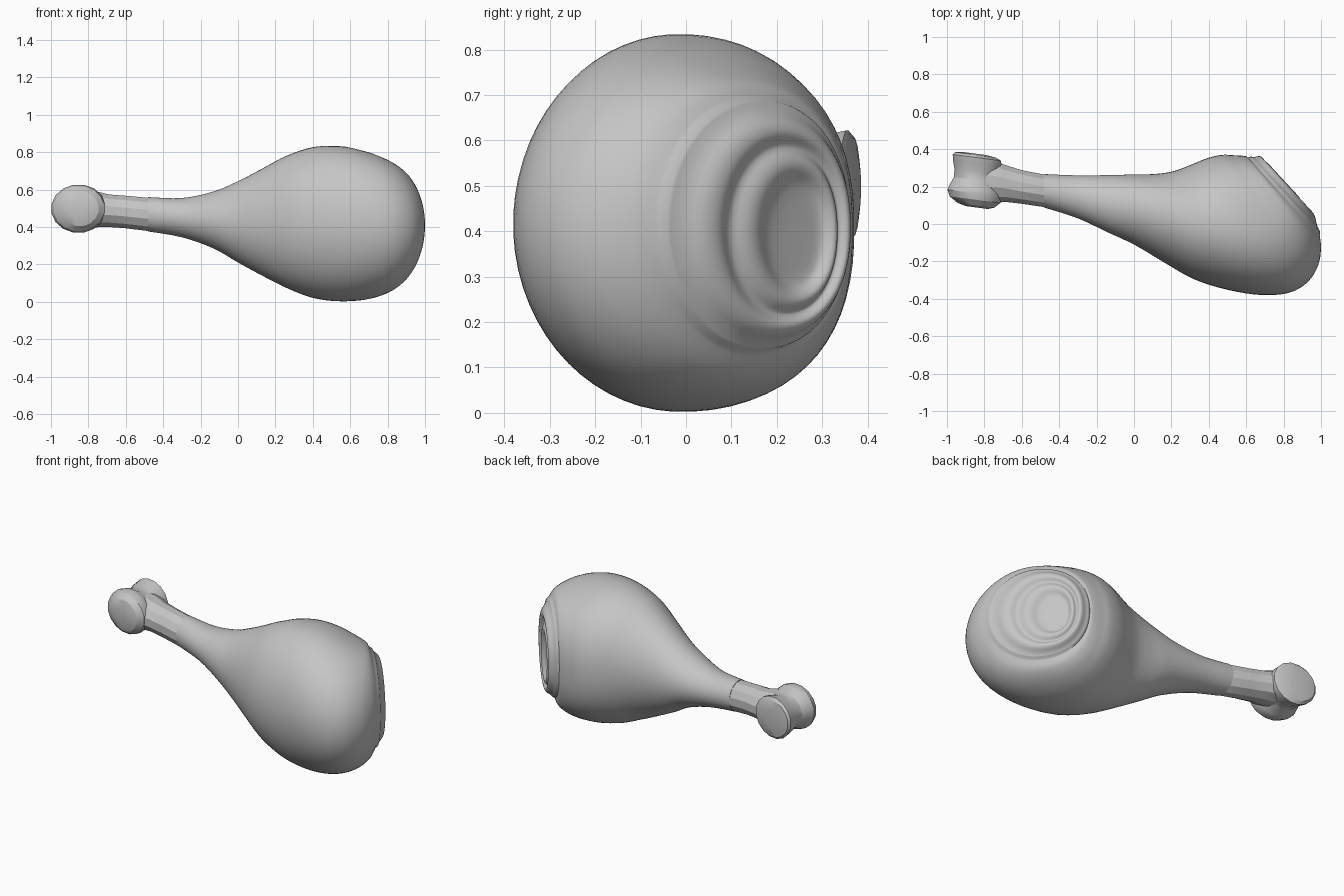
import bpy, bmesh
from math import sin, cos, pi, copysign, radians
from mathutils import Vector

cube = bpy.data.objects.get("Cube")
if cube:
    bpy.data.objects.remove(cube, do_unlink=True)

grey = bpy.data.materials.new("plain grey")
grey.use_nodes = True
grey.diffuse_color = (0.56, 0.56, 0.56, 1)
grey.node_tree.nodes["Principled BSDF"].inputs["Base Color"].default_value = (0.56, 0.56, 0.56, 1)


def power(v, p):
    return copysign(abs(v) ** p, v)


def ring(centre, half, height, sides, square=2.0):
    """Section spanned by a horizontal and a vertical axis, squarer on the positive half."""
    pts = []
    for i in range(sides):
        a = 2 * pi * (i + 0.5) / sides
        p = 2 / square if cos(a) > 0 else 1
        pts.append(centre + half * power(cos(a), p) + height * power(sin(a), p))
    return pts


def loft(name, rings, angle):
    """Skin a list of rings, close both ends and shade."""
    bm = bmesh.new()
    rows = [[bm.verts.new(p) for p in r] for r in rings]
    n = len(rows[0])
    for a, b in zip(rows, rows[1:]):
        for i in range(n):
            bm.faces.new((a[i], a[(i + 1) % n], b[(i + 1) % n], b[i]))
    bm.faces.new(rows[0])
    bm.faces.new(rows[-1])
    bmesh.ops.recalc_face_normals(bm, faces=bm.faces)
    mesh = bpy.data.meshes.new(name)
    bm.to_mesh(mesh)
    bm.free()
    obj = bpy.data.objects.new(name, mesh)
    bpy.context.collection.objects.link(obj)
    mesh.materials.append(grey)
    bpy.ops.object.select_all(action='DESELECT')
    obj.select_set(True)
    bpy.context.view_layer.objects.active = obj
    bpy.ops.object.shade_smooth_by_angle(angle=radians(angle))


def smooth_rows(rows, steps):
    """Catmull-Rom interpolation between table rows."""
    out = []
    for k in range(len(rows) - 1):
        p0, p1 = rows[max(k - 1, 0)], rows[k]
        p2, p3 = rows[k + 1], rows[min(k + 2, len(rows) - 1)]
        for s in range(steps):
            t = s / steps
            out.append([b + 0.5 * t * (c - a + t * (2*a - 5*b + 4*c - d + t * (3*(b - c) + d - a)))
                        for a, b, c, d in zip(p0, p1, p2, p3)])
    return out + [rows[-1]]


# Meat: sections swing from square-on to slanted
# (back x, back y, front x, front y, low z, high z, squareness of the back half)
sections = [
    (-.48, .267, -.48, .088, .376, .56, 2),
    (-.30, .26, -.30, .03, .345, .555, 2),
    (-.12, .262, -.14, -.045, .285, .59, 2),
    (.00, .265, .00, -.11, .21, .645, 2),
    (.10, .267, .16, -.205, .14, .712, 2),
    (.20, .28, .32, -.295, .075, .78, 2),
    (.30, .315, .50, -.352, .022, .826, 2.1),
    (.39, .352, .68, -.38, .003, .833, 2.2),
    (.47, .37, .83, -.368, .008, .81, 2.3),
    (.53, .368, .93, -.31, .027, .78, 2.4),
    (.57, .366, .985, -.22, .055, .752, 2.4),
    (.60, .362, 1.0, -.13, .09, .727, 2.3),
    (.61, .355, .993, -.06, .135, .695, 2.2),
]
SIDES = 64
rings = []
for bx, by, fx, fy, lo, hi, square in smooth_rows(sections, 4):
    back, front = Vector((bx, by, 0)), Vector((fx, fy, 0))
    centre = (back + front) / 2 + Vector((0, 0, (lo + hi) / 2))
    half, height = (back - front) / 2, Vector((0, 0, (hi - lo) / 2))
    rings.append(ring(centre, half, height, SIDES, square))

# Cut end: soft concentric ridges on a slight dome, drifting to the back (scale, lift)
normal = Vector((half.y, -half.x, 0)).normalized()
ridges = [(.97, .014), (.92, .02), (.86, .03), (.8, .045), (.74, .054), (.67, .055),
          (.61, .045), (.56, .042), (.5, .053), (.44, .058), (.38, .054),
          (.32, .043), (.25, .037), (.12, .035)]
for s, lift in smooth_rows(ridges, 2):
    mid = centre + normal * lift + half * 0.45 * (1 - s) - Vector((0, 0, .03 * (1 - s)))
    rings.append(ring(mid, half * s, height * s ** 0.75, SIDES, 2.2))
loft("meat", rings, 60)

# Bone shaft: coarse tube flaring into the knob (x, middle y, half width, half height, middle z)
shaft = [(-.40, .165, .07, .07, .46), (-.485, .178, .09, .092, .468), (-.60, .198, .093, .09, .48),
         (-.69, .217, .102, .09, .487), (-.76, .228, .122, .1, .495), (-.85, .235, .1, .09, .5)]
loft("bone_shaft", [ring(Vector((x, y, z)), Vector((0, w, 0)), Vector((0, 0, h)), 12)
                    for x, y, w, h, z in shaft], 25)

# Bone knob: two slightly skewed lobes with a waist between (y, middle x, half width, half height)
knob = [(.088, -.84, .06, .055), (.1, -.845, .1, .095), (.13, -.85, .138, .122),
        (.165, -.852, .148, .13), (.19, -.85, .14, .126), (.235, -.845, .12, .105),
        (.28, -.842, .12, .105), (.325, -.838, .132, .12), (.355, -.84, .132, .126),
        (.37, -.85, .11, .108), (.378, -.86, .06, .06)]
loft("bone_knob", [ring(Vector((x, y, .498)), Vector((w, -.13 * w, 0)), Vector((0, 0, h)), 16)
                   for y, x, w, h in knob], 25)
